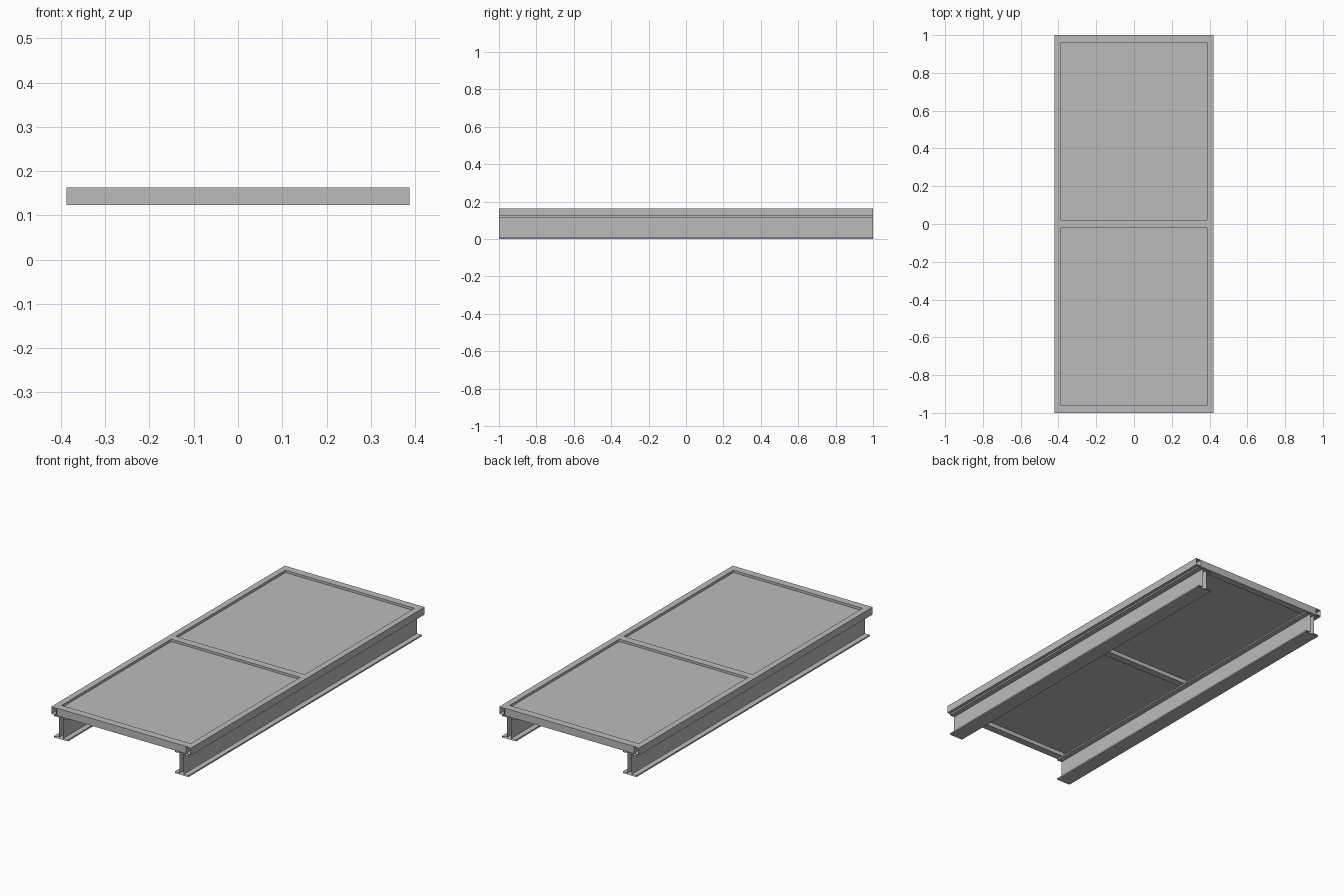
import bpy

if "Cube" in bpy.data.objects:
    bpy.data.objects.remove(bpy.data.objects["Cube"])

HALF_LEN, TOP, BEAM_H = 1.0, 0.163, 0.123
OUT_X, IN_X = 0.42, 0.387
BAR = 0.04

steel = bpy.data.materials.new("grey steel")
steel.use_nodes = True
grey = (0.5, 0.5, 0.5, 1)
steel.diffuse_color = grey
steel.node_tree.nodes["Principled BSDF"].inputs["Base Color"].default_value = grey


def add_object(name, verts, faces):
    mesh = bpy.data.meshes.new(name)
    mesh.from_pydata(verts, [], faces)
    mesh.materials.append(steel)
    obj = bpy.data.objects.new(name, mesh)
    bpy.context.collection.objects.link(obj)


def extrude(name, loops, x):
    """Sweep closed x-z loops along y, leaving the ends open."""
    verts, faces = [], []
    for loop in loops:
        base, n = len(verts), len(loop)
        verts += [(x + px, y, pz) for y in (-HALF_LEN, HALF_LEN) for px, pz in loop]
        for i in range(n):
            j = (i + 1) % n
            faces.append((base + i, base + n + i, base + n + j, base + j))
    add_object(name, verts, faces)


def rect(half, low, high):
    return [(-half, low), (half, low), (half, high), (-half, high)]


def box(name, y0, y1, z0, z1):
    """Block spanning the clear width between the side rails."""
    verts = [(x, y, z) for x in (-IN_X, IN_X) for y in (y0, y1) for z in (z0, z1)]
    add_object(name, verts, [(0, 1, 3, 2), (4, 6, 7, 5), (0, 4, 5, 1),
                             (2, 3, 7, 6), (0, 2, 6, 4), (1, 5, 7, 3)])


# I-beam section: right half, mirrored to the left half
FLANGE, WEB, THICK = 0.041, 0.012, 0.008
half = [(FLANGE, 0), (FLANGE, THICK), (WEB, THICK),
        (WEB, BEAM_H - THICK), (FLANGE, BEAM_H - THICK), (FLANGE, BEAM_H)]
i_section = half + [(-x, z) for x, z in reversed(half)]

# Hollow side rail section
rail_half, wall = (OUT_X - IN_X) / 2, 0.004
rail_section = [rect(rail_half, BEAM_H, TOP),
                rect(rail_half - wall, BEAM_H + wall, TOP - wall)[::-1]]

# Beams and rails on both sides
for side, sign in (("left", 1), ("right", -1)):
    extrude(side + "_beam", [i_section], sign * 0.362)
    extrude(side + "_rail", rail_section, sign * (OUT_X + IN_X) / 2)

# Cross bars
for name, y in (("front_bar", -HALF_LEN + BAR / 2), ("middle_bar", 0),
                ("back_bar", HALF_LEN - BAR / 2)):
    box(name, y - BAR / 2, y + BAR / 2, BEAM_H, TOP)

# Recessed deck panels
box("front_panel", -HALF_LEN + BAR, -BAR / 2, 0.145, 0.15)
box("back_panel", BAR / 2, HALF_LEN - BAR, 0.145, 0.15)
